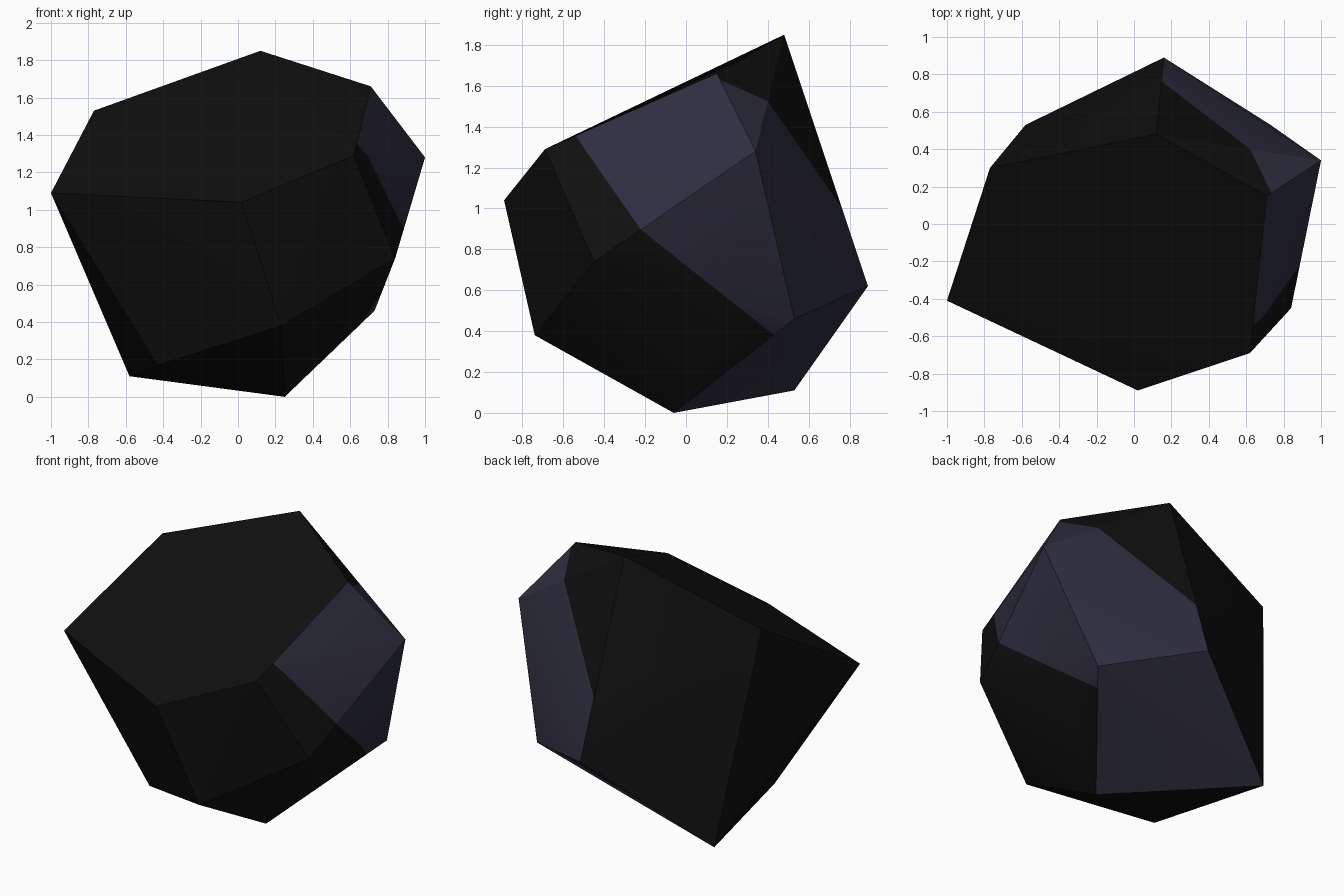
import bpy
import bmesh
import math

if "Cube" in bpy.data.objects:
    bpy.data.objects.remove(bpy.data.objects["Cube"])


def material(name, colour):
    mat = bpy.data.materials.new(name)
    mat.use_nodes = True
    mat.diffuse_color = colour
    mat.node_tree.nodes["Principled BSDF"].inputs["Base Color"].default_value = colour
    return mat


# Corners of the faceted stone
corners = {
    "peak": (0.12, 0.48, 1.85),
    "shoulder": (0.71, 0.15, 1.66),
    "side": (1.0, 0.34, 1.28),
    "hip": (0.84, -0.45, 0.74),
    "heel": (0.73, 0.53, 0.46),
    "foot": (0.25, -0.06, 0.0),
    "base_back": (-0.58, 0.53, 0.11),
    "far_side": (-1.0, -0.41, 1.09),
    "far_top": (-0.77, 0.30, 1.53),
    "back": (0.16, 0.89, 0.62),
    "brow": (0.62, -0.69, 1.29),
    "nose": (0.02, -0.89, 1.04),
    "chin": (0.23, -0.74, 0.38),
    "base_front": (-0.43, -0.32, 0.17),
}

bm = bmesh.new()
v = {name: bm.verts.new(co) for name, co in corners.items()}
bmesh.ops.convex_hull(bm, input=list(bm.verts))
bmesh.ops.recalc_face_normals(bm, faces=list(bm.faces))


def cut(start, end, fraction):
    """Put a vertex on the edge between two corners."""
    edge = bm.edges.get((v[start], v[end]))
    return bmesh.utils.edge_split(edge, v[start], fraction)[1]


# Outline of the violet patch where it crosses facets
front_outline = [
    cut("shoulder", "brow", 0.82),
    cut("side", "brow", 0.81),
    cut("side", "hip", 0.71),
    cut("hip", "heel", 0.68),
    cut("heel", "foot", 0.17),
]
back_outline = [
    cut("shoulder", "side", 0.08),
    cut("side", "peak", 0.43),
    cut("peak", "back", 0.69),
]
for outline in (front_outline, back_outline):
    for a, b in zip(outline, outline[1:]):
        bmesh.ops.connect_verts(bm, verts=[a, b])

# A facet is violet when it touches none of the dark corners
violet_corners = {"shoulder", "side", "heel", "foot", "base_back", "back"}
dark = {vert for name, vert in v.items() if name not in violet_corners}
for face in bm.faces:
    face.material_index = 0 if dark.intersection(face.verts) else 1

mesh = bpy.data.meshes.new("stone")
bm.to_mesh(mesh)
bm.free()
mesh.materials.append(material("coal black", (0.005, 0.005, 0.005, 1)))
mesh.materials.append(material("dusky violet", (0.028, 0.027, 0.051, 1)))

stone = bpy.data.objects.new("stone", mesh)
bpy.context.collection.objects.link(stone)
bpy.ops.object.select_all(action="DESELECT")
stone.select_set(True)
bpy.context.view_layer.objects.active = stone
bpy.ops.object.shade_smooth_by_angle(angle=math.radians(30))
